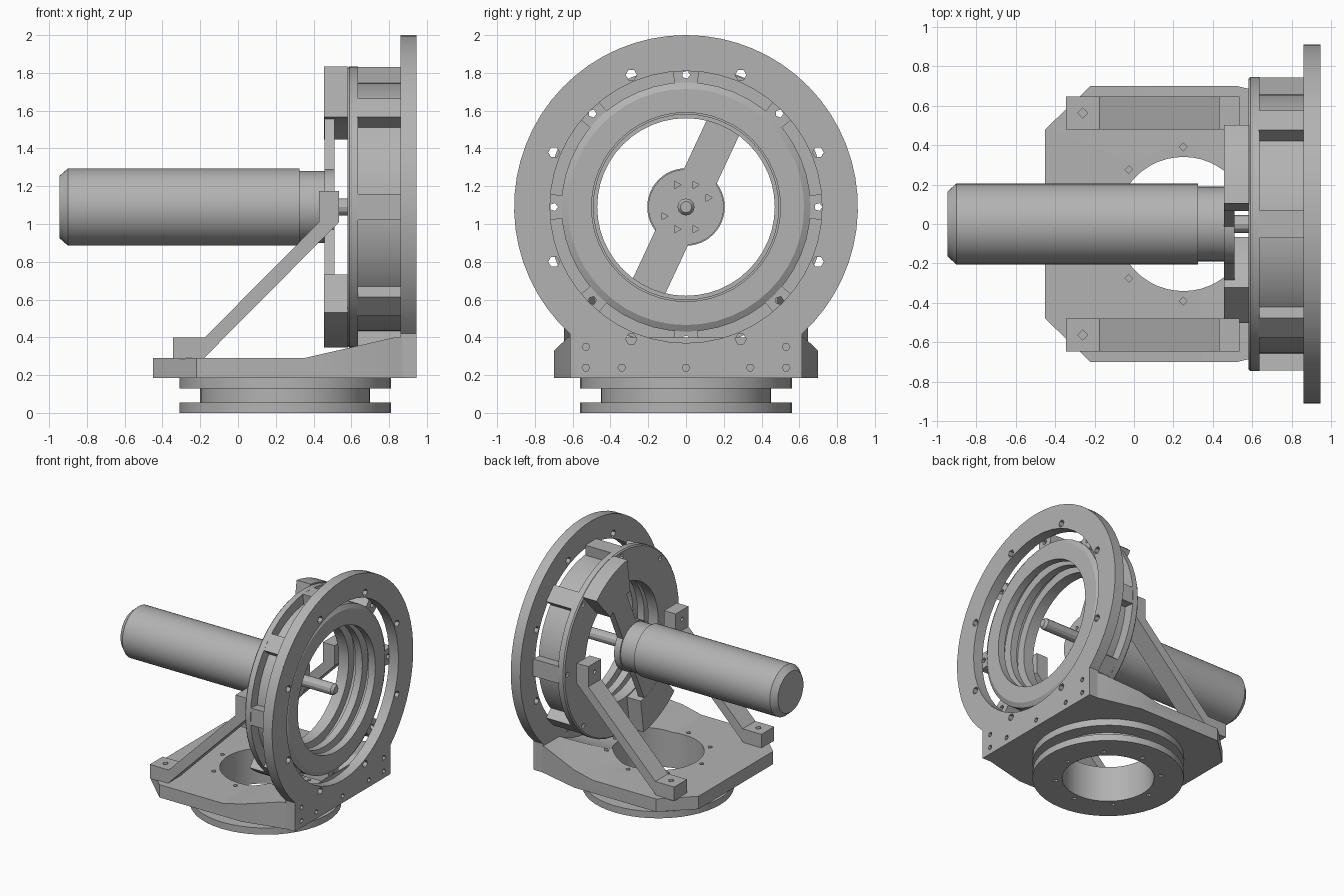
import bpy, bmesh, math
from mathutils import Vector, Matrix

cube = bpy.data.objects.get("Cube")
if cube:
    bpy.data.objects.remove(cube, do_unlink=True)

AXIS_Z = 1.09      # height of the horizontal main axis
BASE_X = 0.25      # centre of the turntable

grey = bpy.data.materials.new("machined_grey")
grey.use_nodes = True
GREY = (0.45, 0.45, 0.45, 1)
grey.diffuse_color = GREY
grey.node_tree.nodes["Principled BSDF"].inputs["Base Color"].default_value = GREY


def finish(name, bm, smooth=True):
    bmesh.ops.remove_doubles(bm, verts=bm.verts, dist=1e-5)
    bmesh.ops.recalc_face_normals(bm, faces=bm.faces)
    mesh = bpy.data.meshes.new(name)
    bm.to_mesh(mesh)
    bm.free()
    mesh.materials.append(grey)
    ob = bpy.data.objects.new(name, mesh)
    bpy.context.collection.objects.link(ob)
    if smooth:
        shade(ob)
    return ob


def select(ob):
    bpy.ops.object.select_all(action='DESELECT')
    ob.select_set(True)
    bpy.context.view_layer.objects.active = ob


def shade(ob):
    select(ob)
    bpy.ops.object.shade_smooth_by_angle(angle=math.radians(25))


def lathe(name, profile, n=64, vertical=False):
    """Revolve a closed (distance along axis, radius) profile."""
    bm = bmesh.new()
    rings = []
    for i in range(n):
        a = math.tau * i / n
        c, s = math.cos(a), math.sin(a)
        rings.append([bm.verts.new((BASE_X + r * c, r * s, t) if vertical
                                   else (t, r * c, AXIS_Z + r * s)) for t, r in profile])
    m = len(profile)
    for i in range(n):
        a, b = rings[i], rings[(i + 1) % n]
        for j in range(m):
            k = (j + 1) % m
            if profile[j][1] + profile[k][1] > 0:
                bm.faces.new((a[j], a[k], b[k], b[j]))
    return finish(name, bm)


def prism(name, points, lo, hi, axis):
    """Extrude an outline: axis x takes (y, z), y takes (x, z), z takes (x, y)."""
    place = {'x': lambda u, v: (lo, u, v), 'y': lambda u, v: (u, lo, v),
             'z': lambda u, v: (u, v, lo)}[axis]
    bm = bmesh.new()
    face = bm.faces.new([bm.verts.new(place(u, v)) for u, v in points])
    top = bmesh.ops.extrude_face_region(bm, geom=[face])["geom"]
    shift = Vector([(hi - lo) * (axis == k) for k in 'xyz'])
    bmesh.ops.translate(bm, vec=shift, verts=[e for e in top if isinstance(e, bmesh.types.BMVert)])
    return finish(name, bm)


def drills(centres, radius, length, axis, sides=6):
    """One cutter made of several parallel drill bits."""
    bm = bmesh.new()
    turn = Matrix.Rotation(math.pi / 2, 4, 'Y') if axis == 'x' else Matrix()
    for c in centres:
        bmesh.ops.create_cone(bm, cap_ends=True, segments=sides, radius1=radius, radius2=radius,
                              depth=length, matrix=Matrix.Translation(c) @ turn)
    return finish("drill_cutter", bm, False)


def combine(ob, other, operation='DIFFERENCE', keep=False):
    mod = ob.modifiers.new("bool", 'BOOLEAN')
    mod.operation, mod.object, mod.solver = operation, other, 'EXACT'
    select(ob)
    bpy.ops.object.modifier_apply(modifier=mod.name)
    if not keep:
        bpy.data.objects.remove(other, do_unlink=True)
    shade(ob)


def polar(x, r, deg):
    a = math.radians(deg)
    return Vector((x, r * math.cos(a), AXIS_Z + r * math.sin(a)))


def arc(r, start, end, steps):
    return [polar(0, r, start + (end - start) * i / steps).yz for i in range(steps + 1)]


EIGHTHS = [45 * k for k in range(8)]

# Turntable: two flanges with a groove between and a wide bore
turntable = lathe("turntable", [(0, .34), (0, .56), (.055, .56), (.055, .45), (.13, .45),
                                (.13, .56), (.19, .56), (.19, .34)], 48, True)
bolt_circle = [(BASE_X + .39 * math.cos(math.radians(a)), .39 * math.sin(math.radians(a)), .02)
               for a in EIGHTHS]
combine(turntable, drills(bolt_circle, .018, .1, 'z', 5))

# Base plate: tapered outline, trimmed to a side profile that ramps up to the wall
half = [(-.45, .48), (-.22, .70), (.52, .70), (.87, .615)]
base = prism("base_plate", half + [(x, -y) for x, y in reversed(half)], .185, .5, 'z')
side = [(-.6, .1), (-.6, .29), (.35, .29), (.83, .40), (.9, .40), (.9, .1)]
combine(base, prism("side_trim", side, -.8, .8, 'y'), 'INTERSECT')
combine(base, lathe("ring_clearance", [(.3, 0), (.3, .8), (.86, .8), (.86, 0)]))
combine(base, lathe("bore", [(.1, 0), (.1, .34), (.5, .34), (.5, 0)], 48, True))
combine(base, drills([(x, y, .29) for x, y, z in bolt_circle], .02, .1, 'z', 4))

# Upright face plate: a disc running into a square foot, with a round opening
foot_start = -math.degrees(math.acos(.615 / .91))
outline = arc(.91, foot_start, 180 - foot_start, 48) + [(-.615, .185), (.615, .185)]
wall = prism("face_plate", outline, .86, .945, 'x')
combine(wall, lathe("opening", [(.8, 0), (.8, .72), (1, .72), (1, 0)], 48))
combine(wall, drills([polar(.9, .757, a + 22.5) for a in EIGHTHS], .03, .3, 'x'))
foot_bolts = [(.945, y, .24) for y in (-.53, -.34, 0, .34, .53)]
foot_bolts += [(.945, y, .35) for y in (-.53, .53)]
combine(wall, drills(foot_bolts, .02, .1, 'x'))

# Bearing housing: rear flange and stepped inner drum
housing = lathe("bearing_housing", [
    (.58, .47), (.58, .735), (.59, .745), (.635, .745), (.635, .66), (.87, .66), (.89, .625),
    (.89, .50), (.83, .50), (.83, .56), (.78, .56), (.78, .49), (.72, .49), (.72, .54),
    (.67, .54), (.67, .47)], 48)
through_holes = [polar(.7, .70, a) for a in EIGHTHS]
combine(housing, drills(through_holes, .022, .6, 'x', 5))

# Eight spacers tying the housing to the face plate
for a in EIGHTHS:
    corners = [(.64, -.06), (.742, -.07), (.742, .07), (.64, .06)]
    c, s = math.cos(math.radians(a)), math.sin(math.radians(a))
    spacer = prism("spacer", [(r * c - t * s, AXIS_Z + r * s + t * c) for r, t in corners],
                   .63, .862, 'x')
    combine(spacer, drills([polar(.7, .70, a)], .022, .6, 'x', 5))

# Motor carrier: slanted strap, hub disc and two curved end pads
TILT = 65
strap_dir = polar(0, 1, TILT).yz - Vector((0, AXIS_Z))
strap_side = Vector((-strap_dir.y, strap_dir.x)) * .095
centre = Vector((0, AXIS_Z))
strap = prism("carrier_strap", [centre + strap_dir * l + strap_side * w for l, w in
                                ((-.6, -1), (.6, -1), (.6, 1), (-.6, 1))], .457, .51, 'x')
hub = lathe("carrier_hub", [(.457, 0), (.457, .2), (.51, .2), (.51, 0)], 32)
combine(strap, hub, 'UNION')
hub_holes = [polar(.51, .127, 22.5 + a) for a in EIGHTHS if a % 180 != 135]
combine(strap, drills(hub_holes, .022, .08, 'x', 3))
for start in (TILT - 17, TILT + 163):
    prism("carrier_pad", arc(.75, start, start + 34, 8) + arc(.48, start + 34, start, 8),
          .456, .582, 'x')

# Motor body, notched neck and output shaft
lathe("motor_body", [(-.945, 0), (-.945, .165), (-.9, .205), (.325, .205), (.325, 0)], 48)
neck = lathe("motor_neck", [(.32, 0), (.32, .19), (.46, .19), (.46, 0)], 32)
combine(neck, drills([polar(.435, .15, 22.5 + a) for a in EIGHTHS if a % 180 != 135],
                     .04, .055, 'x', 8))
lathe("motor_shaft", [(.45, 0), (.45, .045), (.865, .045), (.885, .03), (.885, 0)], 12)

# Diagonal struts with bolted feet and head blocks
strut_side = [(-.345, .285), (-.185, .285), (.535, 1.01), (.535, 1.175), (.43, 1.175),
              (.43, 1.01), (-.175, .40), (-.345, .40)]
for side_name, lo in (("left", .48), ("right", -.645)):
    strut = prism(side_name + "_strut", strut_side, lo, lo + .165, 'y')
    combine(strut, drills([(-.26, lo + .0825, .4)], .025, .12, 'z', 4))
    combine(strut, drills([(.43, lo + .0825, 1.1)], .02, .08, 'x', 4))
